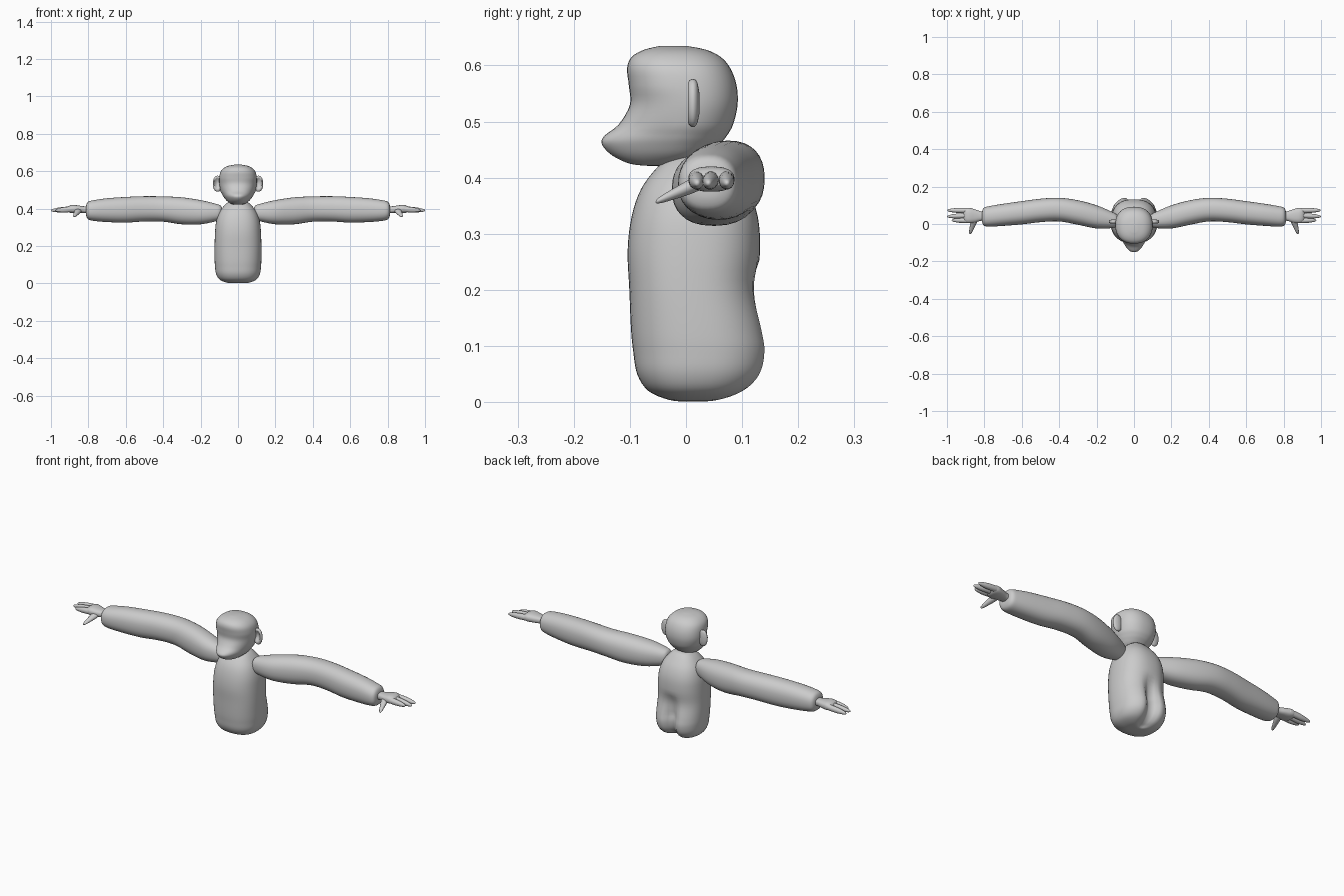
import bpy, bmesh, math
from mathutils import Vector

fur = bpy.data.materials.new("plain grey")
fur.diffuse_color = (0.6, 0.6, 0.6, 1)


def spline(rows, steps):
    """Smoothly interpolate a list of section rows."""
    out = []
    for i in range(len(rows) - 1):
        p = [rows[min(max(i + k, 0), len(rows) - 1)] for k in (-1, 0, 1, 2)]
        for s in range(steps):
            t = s / steps
            out.append([0.5 * (2 * b + (c - a) * t + (2 * a - 5 * b + 4 * c - d) * t * t
                               + (3 * b - a - 3 * c + d) * t ** 3) for a, b, c, d in zip(*p)])
    return out + [list(rows[-1])]


def loft(name, rows, place, power=2.2, n=32, steps=4, shape=None, mirror=False):
    """Skin rounded sections (t, a_min, a_max, b_min, b_max); place maps (t, a, b) to xyz."""
    bm = bmesh.new()
    rings = []
    for t, a0, a1, b0, b1 in spline(rows, steps):
        ring = []
        for i in range(n):
            ang = 2 * math.pi * i / n
            c, s = math.cos(ang), math.sin(ang)
            a = (a0 + a1) / 2 + (a1 - a0) / 2 * math.copysign(abs(c) ** (2 / power), c)
            b = (b0 + b1) / 2 + (b1 - b0) / 2 * math.copysign(abs(s) ** (2 / power), s)
            co = Vector(place(t, a, b))
            ring.append(bm.verts.new(shape(co) if shape else co))
        rings.append(ring)
    for r, q in zip(rings, rings[1:]):
        for i in range(n):
            j = (i + 1) % n
            bm.faces.new((r[i], r[j], q[j], q[i]))
    bm.faces.new(rings[0][::-1])
    bm.faces.new(rings[-1])
    bmesh.ops.recalc_face_normals(bm, faces=bm.faces)
    for f in bm.faces:
        f.smooth = True
    me = bpy.data.meshes.new(name)
    bm.to_mesh(me)
    bm.free()
    me.materials.append(fur)
    ob = bpy.data.objects.new(name, me)
    bpy.context.collection.objects.link(ob)
    if mirror:
        ob.modifiers.new("mirror", 'MIRROR').use_mirror_merge = False
    return ob


def along_z(t, a, b):   # a = y, b = x
    return (b, a, t)


def along_x(t, a, b):   # a = y, b = z
    return (t, a, b)


def along_y(t, a, b):   # a = x, b = z
    return (a, t, b)


def upright(rows):
    """Rows (z, y_front, y_back, half_width) symmetric in x."""
    return [(z, f, k, -w, w) for z, f, k, w in rows]


# Torso with a groove between the buttocks
def groove(co):
    if co.y > 0.03:
        fade = max(0, min(1, (0.25 - co.z) / 0.12)) * min(1, (co.y - 0.03) / 0.06)
        co.y -= 0.045 * fade * math.exp(-(co.x / 0.03) ** 2)
    return co


loft("torso", upright([
    (0.001, 0.0, 0.03, 0.02), (0.004, -0.03, 0.07, 0.06), (0.02, -0.067, 0.112, 0.098),
    (0.05, -0.087, 0.14, 0.117), (0.09, -0.094, 0.149, 0.123), (0.13, -0.098, 0.143, 0.125),
    (0.20, -0.101, 0.127, 0.125), (0.27, -0.104, 0.132, 0.123), (0.33, -0.097, 0.128, 0.117),
    (0.38, -0.08, 0.11, 0.1), (0.42, -0.05, 0.08, 0.07), (0.44, -0.025, 0.06, 0.045)]),
    along_z, 2.4, 48, shape=groove)


# Head with a tapering muzzle
def muzzle(co):
    low = max(0, min(1, (0.56 - co.z) / 0.08))
    front = max(0, min(1, (0.0 - co.y) / 0.14))
    co.x *= 1 - 0.35 * low * front
    return co


loft("head", upright([
    (0.421, -0.065, -0.045, 0.012), (0.425, -0.1, -0.01, 0.04), (0.44, -0.132, 0.035, 0.064),
    (0.46, -0.15, 0.06, 0.08), (0.475, -0.145, 0.073, 0.088), (0.495, -0.12, 0.084, 0.095),
    (0.53, -0.1, 0.092, 0.1), (0.565, -0.102, 0.09, 0.1), (0.595, -0.105, 0.079, 0.094),
    (0.615, -0.097, 0.062, 0.078), (0.628, -0.075, 0.036, 0.054), (0.635, -0.045, 0.0, 0.018)]),
    along_z, 2.3, 40, shape=muzzle)


# Ears: thin rounded discs with a hollow facing forward
def hollow(co):
    if co.y < 0.013:
        r = ((co.x - 0.11) / 0.017) ** 2 + ((co.z - 0.536) / 0.03) ** 2
        co.y += 0.012 * max(0, 1 - r)
    return co


loft("ears", [(0.003, 0.108, 0.112, 0.532, 0.538), (0.003, 0.096, 0.123, 0.508, 0.56),
              (0.005, 0.087, 0.131, 0.495, 0.572), (0.013, 0.083, 0.135, 0.49, 0.576),
              (0.02, 0.088, 0.13, 0.497, 0.57), (0.024, 0.1, 0.118, 0.515, 0.55)],
     along_y, 2.1, 28, shape=hollow, mirror=True)

# Arms, bent slightly backwards at the elbow
loft("arms", [
    (0.085, 0.005, 0.03, 0.37, 0.395), (0.092, -0.012, 0.05, 0.345, 0.415),
    (0.12, -0.022, 0.066, 0.332, 0.426), (0.2, -0.024, 0.1, 0.316, 0.445),
    (0.3, -0.004, 0.127, 0.316, 0.46), (0.4, 0.014, 0.14, 0.33, 0.465),
    (0.5, 0.01, 0.135, 0.331, 0.466), (0.6, -0.002, 0.122, 0.325, 0.462),
    (0.7, -0.01, 0.108, 0.328, 0.455), (0.77, -0.014, 0.096, 0.334, 0.445),
    (0.8, -0.01, 0.088, 0.342, 0.437), (0.811, 0.005, 0.07, 0.36, 0.42),
    (0.813, 0.03, 0.045, 0.38, 0.4)], along_x, 2.3, 32, mirror=True)

# Palms
loft("palms", [(0.79, 0.018, 0.065, 0.373, 0.412), (0.82, 0.017, 0.068, 0.376, 0.412),
               (0.85, 0.008, 0.078, 0.376, 0.416), (0.88, 0.004, 0.086, 0.375, 0.42),
               (0.9, 0.008, 0.084, 0.378, 0.416), (0.912, 0.02, 0.07, 0.387, 0.406)],
     along_x, 2.5, 24, mirror=True)

# Fingers: root y, tip y, tip x
for i, (y0, y1, tip) in enumerate([(0.018, 0.02, 0.975), (0.046, 0.04, 1.0), (0.072, 0.073, 0.998)]):
    rows = []
    for k, r in ((0, 0.013), (0.3, 0.014), (0.6, 0.013), (0.85, 0.009), (0.97, 0.005), (1, 0.001)):
        y, z = y0 + (y1 - y0) * k, 0.398 - 0.008 * k
        rows.append((0.87 + (tip - 0.87) * k, y - r, y + r, z - r * 1.1, z + r * 1.1))
    loft("finger_%d" % (i + 1), rows, along_x, 2, 14, mirror=True)

# Thumbs pointing forward and down
rows = []
for k, r in ((0, 0.018), (0.3, 0.017), (0.6, 0.013), (0.85, 0.009), (0.97, 0.005), (1, 0.001)):
    x, z = 0.85 + 0.027 * k, 0.394 - 0.037 * k
    rows.append((0.03 - 0.084 * k, x - r, x + r, z - r * 0.8, z + r * 0.8))
loft("thumbs", rows, along_y, 2, 14, mirror=True)
